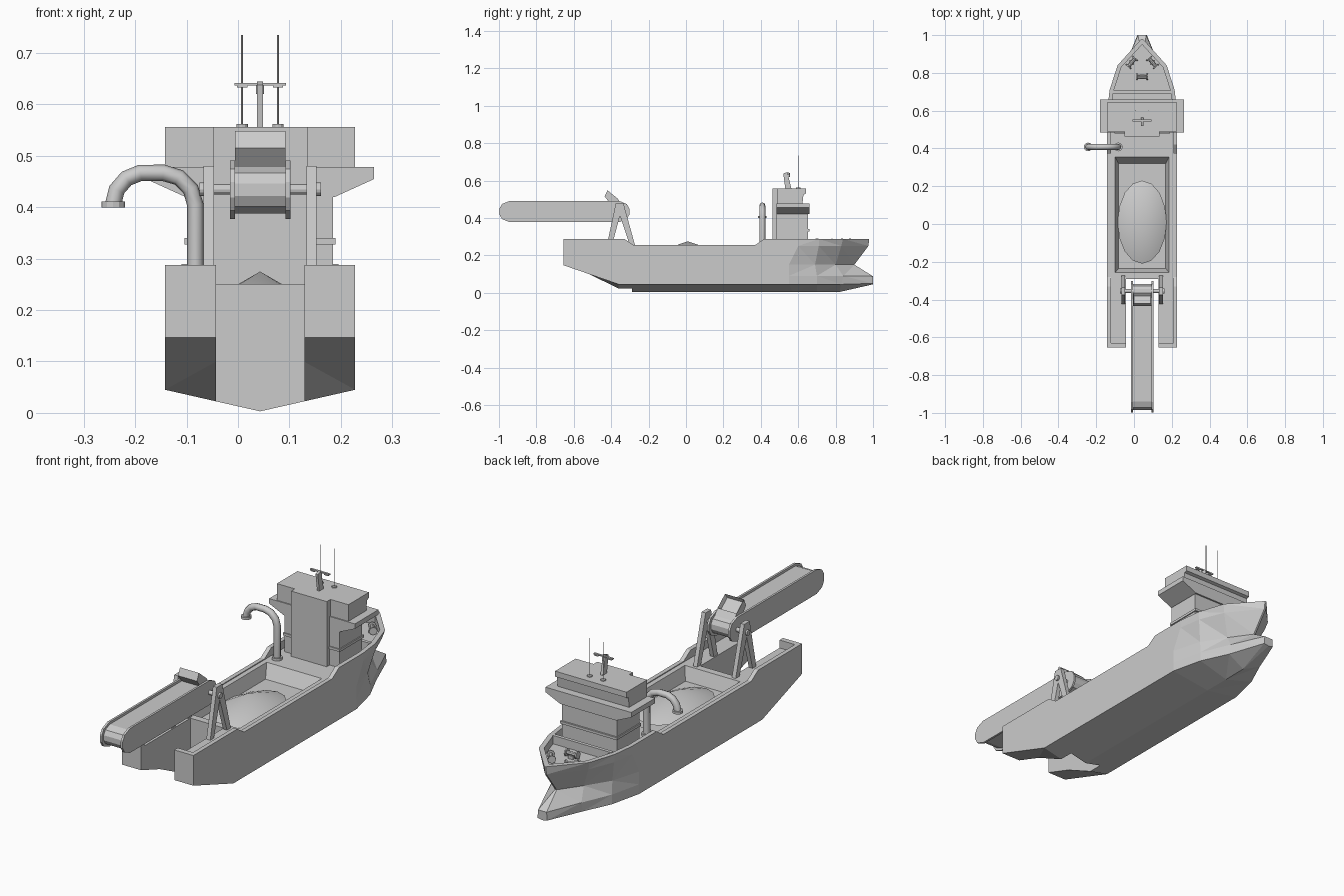
import bpy, bmesh, math
from mathutils import Vector

if "Cube" in bpy.data.objects:
    bpy.data.objects.remove(bpy.data.objects["Cube"])

CX = 0.043  # ship centreline in x


def finish(name, bm, smooth=False):
    bmesh.ops.recalc_face_normals(bm, faces=bm.faces)
    me = bpy.data.meshes.new(name)
    bm.to_mesh(me)
    bm.free()
    ob = bpy.data.objects.new(name, me)
    ob.location.x = CX
    bpy.context.collection.objects.link(ob)
    if smooth:
        for p in me.polygons:
            p.use_smooth = True
    return ob


def prism(name, pts, axis, a, b):
    """Extrude a 2D profile along an axis from a to b."""
    bm = bmesh.new()

    def place(p, t):
        c = list(p)
        c.insert("xyz".index(axis), t)
        return bm.verts.new(c)
    lo, hi = [place(p, a) for p in pts], [place(p, b) for p in pts]
    bm.faces.new(lo)
    bm.faces.new(hi)
    for i in range(len(pts)):
        j = (i + 1) % len(pts)
        bm.faces.new((lo[i], lo[j], hi[j], hi[i]))
    return finish(name, bm)


def box(name, x0, x1, y0, y1, z0, z1):
    return prism(name, [(x0, y0), (x1, y0), (x1, y1), (x0, y1)], "z", z0, z1)


def rod(name, p, q, r, sides=12):
    p, q = Vector(p), Vector(q)
    bm = bmesh.new()
    bmesh.ops.create_cone(bm, cap_ends=True, segments=sides, radius1=r, radius2=r, depth=(q - p).length)
    bmesh.ops.rotate(bm, verts=bm.verts, matrix=(q - p).to_track_quat("Z", "Y").to_matrix())
    bmesh.ops.translate(bm, verts=bm.verts, vec=(p + q) / 2)
    return finish(name, bm)


def cut(ob, cutter):
    m = ob.modifiers.new("cut", "BOOLEAN")
    m.operation, m.solver, m.object = "DIFFERENCE", "EXACT", cutter
    bpy.context.view_layer.objects.active = ob
    bpy.ops.object.modifier_apply(modifier=m.name)
    bpy.data.objects.remove(cutter)


# Hull: half sections (keel, chine, bulb, waist, knuckle, rail)
def side(y, keel, chine, top):
    w = 0.185
    return [(0, y, keel), (w, y, chine), (w, y, max(.09, chine + .01)), (w, y, max(.15, chine + .03)),
            (w, y, .25), (w, y, top)]


stations = [side(-.655, .147, .147, .288), side(-.36, .003, .045, .288), side(-.33, .003, .045, .288),
            side(-.28, .003, .045, .255), side(.37, .003, .045, .255), side(.42, .003, .045, .288)]
stations += [
    [(0, .57, .003), (.185, .55, .045), (.185, .55, .09), (.185, .55, .15), (.185, .6, .25), (.185, .6, .288)],
    [(0, .70, .003), (.15, .70, .045), (.15, .70, .09), (.145, .69, .15), (.168, .71, .25), (.172, .71, .288)],
    [(0, .82, .004), (.09, .83, .045), (.09, .84, .09), (.075, .80, .15), (.12, .83, .25), (.13, .84, .288)],
    [(0, 1.0, .045), (.025, 1.0, .05), (.022, 1.0, .088), (.004, .90, .15), (.004, .975, .25), (.004, .98, .288)]]
bm = bmesh.new()
rings = []
for s in stations:
    ring = s + [(-x, y, z) for x, y, z in reversed(s[1:])]
    rings.append([bm.verts.new(c) for c in ring])
n = len(rings[0])
for a, b in zip(rings, rings[1:]):
    for i in range(n):
        bm.faces.new((a[i], a[(i + 1) % n], b[(i + 1) % n], b[i]))
for r in (rings[0], rings[-1]):
    bm.faces.new((r[0], r[1], r[n - 1]))
    for i in range(1, 5):
        bm.faces.new((r[i], r[i + 1], r[n - i - 1], r[n - i]))
bmesh.ops.triangulate(bm, faces=bm.faces)
hull = finish("hull", bm)

# Stern slot, recessed deck inside the bulwark, and cargo hopper
cut(hull, box("slot_cutter", -.086, .086, -.8, -.29, -.1, .4))
half = [(.165, -.63), (.165, .60), (.152, .70), (.11, .83)]
cut(hull, prism("deck_cutter", half + [(0, .95)] + [(-x, y) for x, y in reversed(half)], "z", .251, .4))
hop = box("hopper_cutter", -.145, .145, -.26, .36, .19, .26)
for v in hop.data.vertices:
    if v.co.z < .2:
        v.co.x *= .86
        v.co.y = .32 if v.co.y > 0 else -.235
cut(hull, hop)

# Cargo mound
bm = bmesh.new()
bmesh.ops.create_cone(bm, cap_ends=False, segments=16, radius1=1, radius2=0, depth=1)
bmesh.ops.scale(bm, verts=bm.verts, vec=(.13, .22, .075))
bmesh.ops.translate(bm, verts=bm.verts, vec=(0, .01, .2375))
finish("cargo_mound", bm, smooth=True)

# Superstructure
box("deckhouse", -.142, .142, .485, .652, .245, .46)
box("house_ledge", -.147, .147, .48, .66, .328, .340)
box("rear_trunk", -.092, .092, .463, .50, .245, .556)
prism("bridge_wings", [(-.222, .478), (-.222, .455), (-.145, .42), (.145, .42), (.222, .455), (.222, .478)],
      "y", .485, .660)
prism("wheelhouse", [(.49, .47), (.622, .47), (.628, .525), (.642, .53), (.642, .556), (.49, .556)],
      "x", -.185, .185)
box("breakwater", -.153, .153, .692, .708, .245, .29)

# Radar mast and antennas
prism("radar_mast", [(.532, .55), (.565, .55), (.542, .645), (.520, .638)], "x", -.006, .006)
box("radar_bar", -.05, .05, .542, .552, .637, .642)
rod("radar_hub", (0, .547, .62), (0, .547, .64), .008)
for s in (-1, 1):
    rod("antenna", (s * .035, .60, .55), (s * .035, .60, .735), .002, 6)
    rod("antenna_base", (s * .035, .60, .55), (s * .035, .60, .562), .011)
    box("radar_pad", s * .035 - .01, s * .035 + .01, .54, .554, .633, .637)

# Discharge pipe bending over the side
path = [(-.083, .245), (-.083, .405), (-.092, .435), (-.115, .458), (-.145, .467), (-.19, .467),
        (-.217, .456), (-.236, .434), (-.243, .405)]
path = [(x - CX, .408, z) for x, z in path]
cu = bpy.data.curves.new("discharge_pipe", "CURVE")
cu.dimensions, cu.bevel_depth, cu.bevel_resolution, cu.use_fill_caps = "3D", .016, 2, True
sp = cu.splines.new("POLY")
sp.points.add(len(path) - 1)
for p, c in zip(sp.points, path):
    p.co = (*c, 1)
pipe = bpy.data.objects.new("discharge_pipe", cu)
pipe.location.x = CX
bpy.context.collection.objects.link(pipe)
rod("pipe_base", (path[0][0], .408, .245), (path[0][0], .408, .262), .023)
rod("pipe_nozzle", (path[-1][0], .408, .40), (path[-1][0], .408, .411), .023)

# Gantry A-frames carrying the conveyor
for s in (-1, 1):
    a, b = s * .1 - .01, s * .1 + .01
    prism("gantry_rear_leg", [(-.425, .245), (-.398, .245), (-.335, .48), (-.375, .48)], "x", a, b)
    prism("gantry_front_leg", [(-.298, .245), (-.27, .245), (-.335, .48), (-.375, .48)], "x", a, b)
    rod("axle_cap", (s * .108, -.355, .435), (s * .118, -.355, .435), .013)
rod("gantry_axle", (-.115, -.355, .435), (.115, -.355, .435), .010)


# Conveyor arm: rounded side plates with a belt between them
def capsule(r, y0, y1, zc):
    k = [math.radians(d) for d in (-90, -45, -15, 15, 45, 90)]
    return [(y1 - r + r * math.cos(t), zc + r * math.sin(t)) for t in k] + \
           [(y0 + r - r * math.cos(t), zc - r * math.sin(t)) for t in k]


for s in (-1, 1):
    x0, x1 = sorted((s * .049, s * .059))
    prism("conveyor_side_plate", capsule(.057, -1.0, -.30, .434), "x", x0, x1)
prism("conveyor_belt", capsule(.046, -.985, -.315, .434), "x", -.05, .05)

# Chute box on the conveyor, with its sloping face hollowed
chute = prism("conveyor_chute", [(-.40, .47), (-.435, .515), (-.42, .548), (-.365, .503), (-.345, .475)],
              "x", -.049, .049)
bm = bmesh.new()
bm.from_mesh(chute.data)
face = max(bm.faces, key=lambda f: f.normal.y * .6 + f.normal.z * .8)
bmesh.ops.inset_region(bm, faces=[face], thickness=.008)
bmesh.ops.translate(bm, verts=face.verts, vec=-face.normal * .02)
bm.to_mesh(chute.data)
bm.free()

# Mooring winches on the foredeck
for x, y, ang in ((0, .78, 0), (-.055, .855, 50), (.055, .855, -50)):
    d = Vector((math.cos(math.radians(ang)), math.sin(math.radians(ang)), 0))
    c = Vector((x, y, .272))
    rod("winch_drum", c - d * .028, c + d * .028, .009, 8)
    for s in (-1, 1):
        rod("winch_flange", c + d * s * .024, c + d * s * .031, .018, 8)
    box("winch_bed", x - .012, x + .012, y - .012, y + .012, .245, .266)
